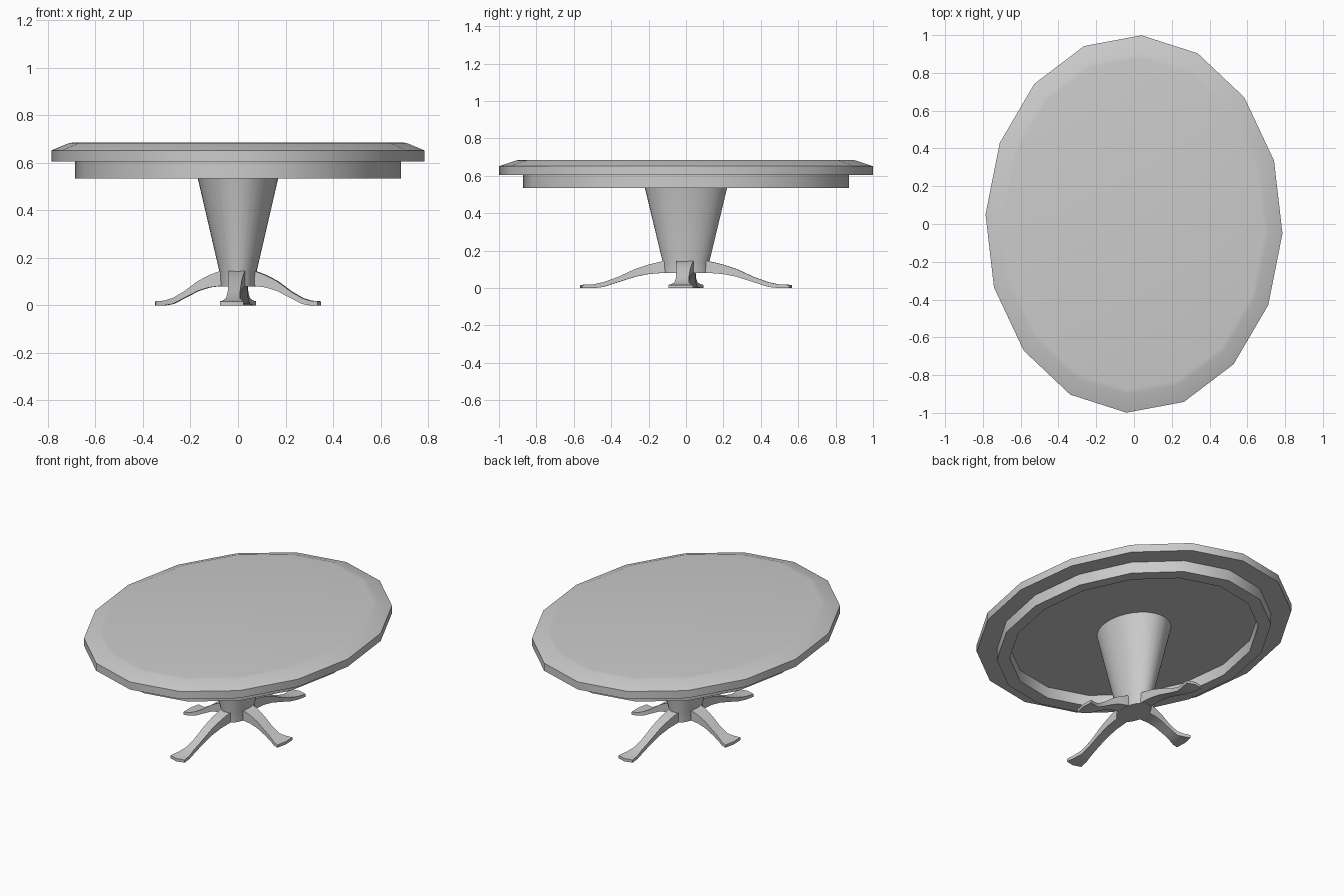
import bpy, bmesh
from math import sin, cos, pi, radians
from mathutils import Matrix

if "Cube" in bpy.data.objects:
    bpy.data.objects.remove(bpy.data.objects["Cube"])

TWIST = radians(-2.9)


def finish(name, bm, angle=30):
    bmesh.ops.recalc_face_normals(bm, faces=bm.faces)
    mesh = bpy.data.meshes.new(name)
    bm.to_mesh(mesh)
    bm.free()
    ob = bpy.data.objects.new(name, mesh)
    bpy.context.collection.objects.link(ob)
    bpy.ops.object.select_all(action='DESELECT')
    ob.select_set(True)
    bpy.context.view_layer.objects.active = ob
    bpy.ops.object.shade_smooth_by_angle(angle=radians(angle))
    return ob


def loft(name, rings, sides, closed=False):
    """Stack of elliptical rings (rx, ry, z); closed joins last ring to first."""
    bm = bmesh.new()
    loops = []
    for rx, ry, z in rings:
        loops.append([bm.verts.new((rx * cos(TWIST + 2 * pi * i / sides),
                                    ry * sin(TWIST + 2 * pi * i / sides), z))
                      for i in range(sides)])
    pairs = list(zip(loops, loops[1:]))
    if closed:
        pairs.append((loops[-1], loops[0]))
    else:
        bm.faces.new(loops[0])
        bm.faces.new(loops[-1])
    for a, b in pairs:
        for i in range(sides):
            j = (i + 1) % sides
            bm.faces.new((a[i], a[j], b[j], b[i]))
    return finish(name, bm)


def oval(s, z):
    return (0.787 * s, s, z)


# Tabletop with bevelled rim
loft("tabletop", [oval(1, 0.605), oval(1, 0.652), oval(0.905, 0.683),
                  oval(0.878, 0.686)], 16)

# Hollow apron ring beneath the top
loft("apron", [oval(0.872, 0.606), oval(0.872, 0.535),
               oval(0.79, 0.535), oval(0.79, 0.606)], 16, closed=True)

# Tapered pedestal ending in a short hub
loft("pedestal", [(0.076, 0.122, 0.08), (0.078, 0.125, 0.14),
                  (0.186, 0.237, 0.606)], 32)

# Leg stations: fraction of reach, bottom z, top z, half width factor
STATIONS = [(-0.18, 0.083, 0.150, 0.70), (0.0, 0.081, 0.144, 0.68),
            (0.17, 0.075, 0.126, 0.62), (0.34, 0.060, 0.101, 0.56),
            (0.55, 0.030, 0.058, 0.52), (0.72, 0.006, 0.031, 0.58),
            (0.84, 0.0, 0.020, 0.82), (0.97, 0.0, 0.017, 1.0)]


def leg(name, root, tip, half, angle):
    bm = bmesh.new()
    rows = []
    for t, lo, hi, w in STATIONS:
        r = root + (tip - root) * t
        # the toe bulges slightly in the middle
        mid = tip if t == STATIONS[-1][0] else r
        rows.append([bm.verts.new(p) for p in (
            (r, -half * w, lo), (mid, 0, lo), (r, half * w, lo),
            (r, half * w, hi), (mid, 0, hi), (r, -half * w, hi))])
    for a, b in zip(rows, rows[1:]):
        for i in range(6):
            j = (i + 1) % 6
            bm.faces.new((a[i], a[j], b[j], b[i]))
    for row in (rows[0], rows[-1]):
        bm.faces.new((row[0], row[1], row[4], row[5]))
        bm.faces.new((row[1], row[2], row[3], row[4]))
    bm.transform(Matrix.Rotation(radians(angle), 4, 'Z'))
    finish(name, bm)


# Four splayed legs, longer along the table's length
leg("right_leg", 0.075, 0.350, 0.066, -4.8)
leg("left_leg", 0.075, 0.350, 0.066, 175.2)
leg("back_leg", 0.122, 0.567, 0.05, 87.3)
leg("front_leg", 0.122, 0.567, 0.05, 267.3)
